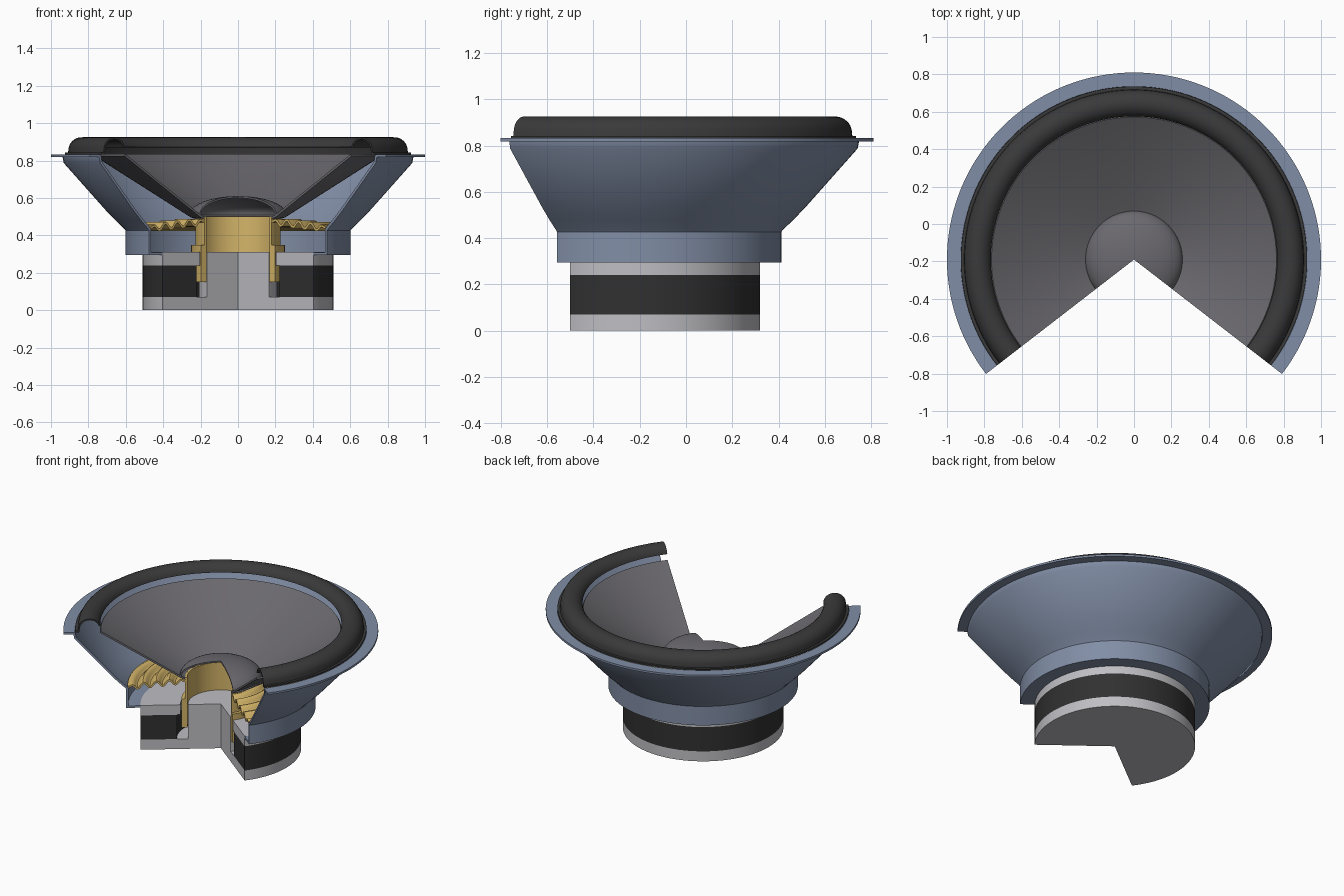
import bpy, bmesh, math
from mathutils import Vector

cube = bpy.data.objects.get("Cube")
if cube:
    bpy.data.objects.remove(cube, do_unlink=True)

AXIS_Y = -0.19                    # centre line of all turned parts
START = math.radians(-37.7)       # the front wedge is cut away
SWEEP = math.radians(255.4)
STEPS = 96


def material(name, rgb):
    m = bpy.data.materials.new(name)
    m.use_nodes = True
    m.diffuse_color = (*rgb, 1)
    bsdf = m.node_tree.nodes["Principled BSDF"]
    bsdf.inputs["Base Color"].default_value = (*rgb, 1)
    bsdf.inputs["Roughness"].default_value = 0.5
    return m


blue = material("blue grey paint", (0.22, 0.27, 0.38))
steel = material("light steel", (0.52, 0.52, 0.55))
ferrite = material("dark ferrite", (0.03, 0.03, 0.03))
rubber = material("black rubber", (0.042, 0.042, 0.042))
paper = material("grey paper", (0.145, 0.14, 0.155))
yellow = material("golden yellow", (0.66, 0.46, 0.14))


def turned(name, profile, mat):
    """Sweep a closed (radius, height) outline around the axis and cap both ends."""
    bm = bmesh.new()
    rings = []
    for i in range(STEPS + 1):
        a = START + SWEEP * i / STEPS
        rings.append([bm.verts.new((r * math.cos(a), AXIS_Y + r * math.sin(a), z))
                      for r, z in profile])
    n = len(profile)
    for a, b in zip(rings, rings[1:]):
        for j in range(n):
            k = (j + 1) % n
            if profile[j][0] > 0 or profile[k][0] > 0:
                bm.faces.new((a[j], a[k], b[k], b[j]))
    bm.faces.new(rings[0])
    bm.faces.new(rings[-1])
    bmesh.ops.remove_doubles(bm, verts=bm.verts, dist=1e-5)
    bmesh.ops.recalc_face_normals(bm, faces=bm.faces)
    mesh = bpy.data.meshes.new(name)
    bm.to_mesh(mesh)
    bm.free()
    mesh.materials.append(mat)
    ob = bpy.data.objects.new(name, mesh)
    bpy.context.collection.objects.link(ob)
    bpy.ops.object.select_all(action='DESELECT')
    ob.select_set(True)
    bpy.context.view_layer.objects.active = ob
    bpy.ops.object.shade_smooth_by_angle(angle=math.radians(35))
    return ob


def ring(name, r0, r1, z0, z1, mat):
    return turned(name, [(r0, z0), (r1, z0), (r1, z1), (r0, z1)], mat)


def sheet(name, path, thick, mat):
    """Turned part made of thin sheet that follows an open path."""
    pts = [Vector(p) for p in path]
    sides = ([], [])
    for i, p in enumerate(pts):
        d0 = (p - pts[i - 1]).normalized() if i else (pts[1] - p).normalized()
        d1 = (pts[i + 1] - p).normalized() if i + 1 < len(pts) else d0
        t = (d0 + d1).normalized()
        off = Vector((-t.y, t.x)) * (thick / 2 / max(t.dot(d0), 0.5))
        for side, s in zip(sides, (1, -1)):
            q = p + off * s
            side.append((max(q.x, 0.0), q.y))
    return turned(name, sides[0] + sides[1][::-1], mat)


# Motor: back plate with pole, magnet and top plate
turned("back_plate_and_pole", [(0, 0), (0.51, 0), (0.51, 0.07), (0.21, 0.07),
                               (0.21, 0.31), (0, 0.31)], steel)
ring("magnet", 0.28, 0.51, 0.07, 0.24, ferrite)
ring("top_plate", 0.256, 0.51, 0.24, 0.31, steel)

# Voice coil
ring("coil_former", 0.213, 0.228, 0.15, 0.50, yellow)
ring("coil_winding", 0.228, 0.25, 0.15, 0.35, yellow)

# Corrugated spider
wave = []
COUNT = 48
for i in range(COUNT + 1):
    t = i / COUNT
    swing = 0.017 * math.sin(t * math.tau * 4.5) * min(1, 8 * t, 8 * (1 - t))
    wave.append((0.228 + 0.362 * t, 0.475 - 0.035 * t + swing))
sheet("spider", wave, 0.012, yellow)

# Basket with mounting flange
sheet("basket", [(0.51, 0.302), (0.595, 0.302), (0.595, 0.43), (0.605, 0.442),
                 (0.65, 0.485), (0.70, 0.537), (0.925, 0.79), (0.932, 0.825),
                 (1.0, 0.825)], 0.014, blue)

# Cone and dust cap
sheet("cone", [(0.228, 0.495), (0.25, 0.502), (0.765, 0.83)], 0.012, paper)
dome = [(0.255 * math.sin(a), 0.51 + 0.095 * math.cos(a))
        for a in (math.pi / 2 * i / 12 for i in range(13))]
sheet("dust_cap", dome, 0.01, paper)

# Half-roll surround, its inner lip standing just above the cone edge
roll = [(0.925, 0.837), (0.904, 0.837)]
for i in range(1, 15):
    a = math.radians(165 * i / 14)
    roll.append((0.835 + 0.067 * math.cos(a), 0.855 + 0.065 * math.sin(a)))
sheet("surround", roll, 0.01, rubber)
